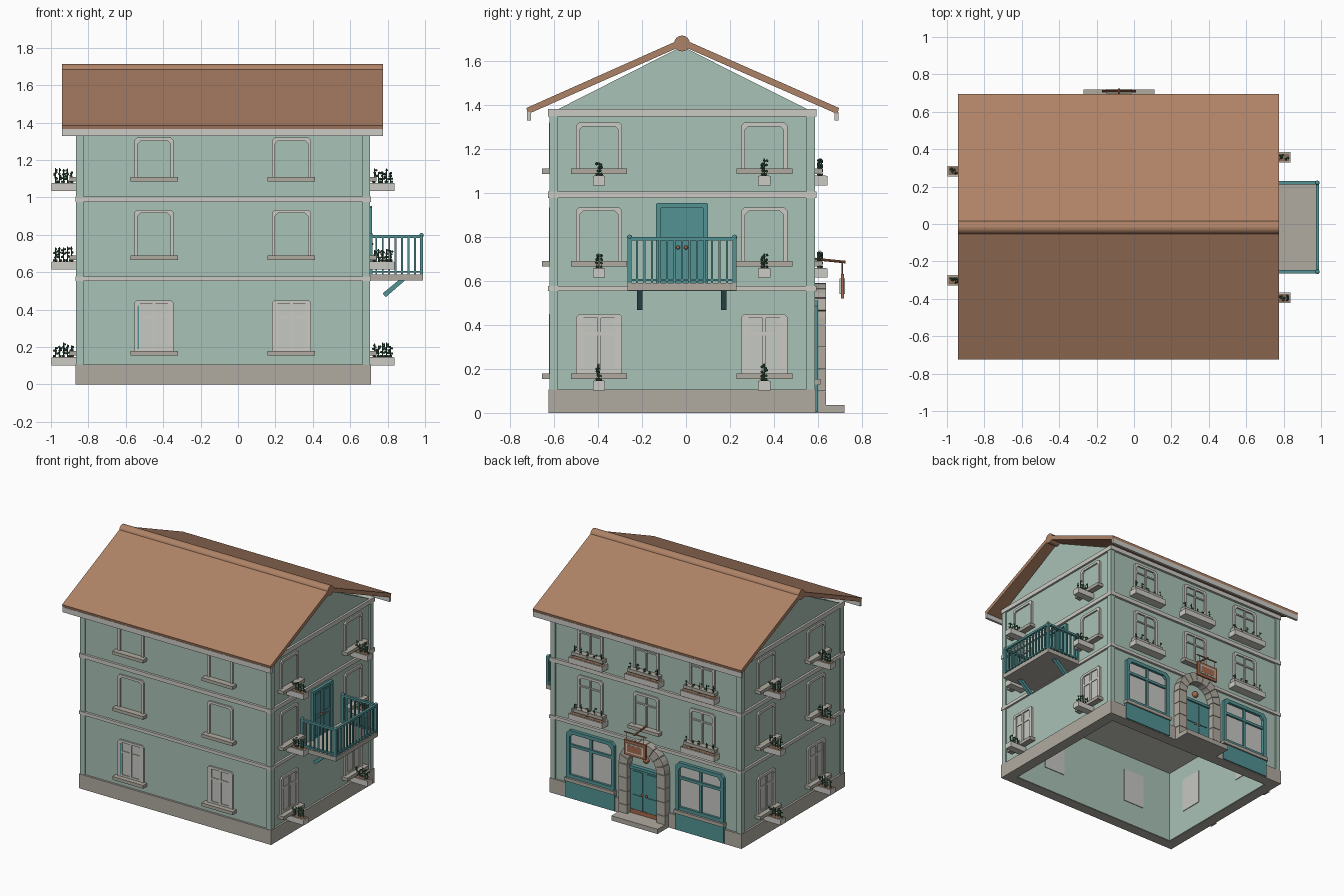
import bpy, bmesh, math, random
from mathutils import Matrix, Vector

random.seed(4)
if "Cube" in bpy.data.objects:
    bpy.data.objects.remove(bpy.data.objects["Cube"], do_unlink=True)

COLOURS = {
    "wall_green": "A9C2B6", "trim_white": "CBCAC3", "stone_grey": "B0ABA1",
    "roof_brown": "AE8266", "teal_paint": "529294", "window_pane": "C6C8C3",
    "leaf_green": "41694F", "sign_brown": "A56A4C", "soil_brown": "8A6C58",
}


def make_material(name, code):
    srgb = [int(code[i:i + 2], 16) / 255 for i in (0, 2, 4)]
    rgba = [((c + 0.055) / 1.055) ** 2.4 for c in srgb] + [1]
    m = bpy.data.materials.new(name)
    m.use_nodes = True
    m.diffuse_color = rgba
    m.node_tree.nodes["Principled BSDF"].inputs["Base Color"].default_value = rgba
    return m


MATS = {n: make_material(n, c) for n, c in COLOURS.items()}
PARTS = {}
I = Matrix.Identity(4)


def part(name, mat):
    return PARTS.setdefault(name, (bmesh.new(), mat))[0]


def box(name, mat, M, x0, x1, y0, y1, z0, z1):
    size = Matrix.Diagonal((x1 - x0, y1 - y0, z1 - z0, 1))
    mid = Matrix.Translation(((x0 + x1) / 2, (y0 + y1) / 2, (z0 + z1) / 2))
    bmesh.ops.create_cube(part(name, mat), size=1, matrix=M @ mid @ size)


def prism(name, mat, M, outline, y0, y1):
    """Extrude an (x, z) outline from y0 to y1."""
    bm = part(name, mat)
    a = [bm.verts.new(M @ Vector((x, y0, z))) for x, z in outline]
    b = [bm.verts.new(M @ Vector((x, y1, z))) for x, z in outline]
    bm.faces.new(a)
    bm.faces.new(b[::-1])
    for i in range(len(a)):
        j = (i + 1) % len(a)
        bm.faces.new((a[i], b[i], b[j], a[j]))


def rod(name, mat, p, q, r, sides=8):
    p, q = Vector(p), Vector(q)
    turn = (q - p).to_track_quat('Z', 'Y').to_matrix().to_4x4()
    bmesh.ops.create_cone(part(name, mat), cap_ends=True, segments=sides, radius1=r, radius2=r,
                          depth=(q - p).length, matrix=Matrix.Translation((p + q) / 2) @ turn)


def ball(name, mat, M, p, r, sub=1):
    bmesh.ops.create_icosphere(part(name, mat), subdivisions=sub, radius=r,
                               matrix=M @ Matrix.Translation(p))


# Facade frames: local +y points out of the wall
X0, X1, Y0, Y1 = -0.855, 0.695, -0.61, 0.575
SIDES = {"back": 0, "left": 90, "front": 180, "right": -90}


def on_wall(side, along):
    at = {"back": (along, Y1), "front": (along, Y0), "left": (X0, along), "right": (X1, along)}[side]
    return Matrix.Translation((*at, 0)) @ Matrix.Rotation(math.radians(SIDES[side]), 4, 'Z')


# Hollow walls, plinth, corner strips and floor bands
def ring(name, mat, grow, thick, z0, z1):
    a, b, c, d = X0 - grow, X1 + grow, Y0 - grow, Y1 + grow
    box(name, mat, I, a, b, c, c + thick, z0, z1)
    box(name, mat, I, a, b, d - thick, d, z0, z1)
    box(name, mat, I, a, a + thick, c + thick, d - thick, z0, z1)
    box(name, mat, I, b - thick, b, c + thick, d - thick, z0, z1)


ring("walls", "wall_green", 0, 0.07, 0.002, 1.36)
ring("plinth", "stone_grey", 0.015, 0.08, 0, 0.107)
for x in (X0 - 0.011, X1 - 0.029):
    for y in (Y0 - 0.011, Y1 - 0.029):
        box("corner_strips", "wall_green", I, x, x + 0.04, y, y + 0.04, 0.1, 1.36)
for z0, z1 in ((0.553, 0.577), (0.975, 1.005), (1.347, 1.38)):
    box("floor_bands", "trim_white", I, X0 - 0.015, X1 + 0.015, Y0 - 0.017, Y1 + 0.018, z0, z1)

# Gables, roof, ridge and gutters; local x runs towards -y, local y along x
ROOF = Matrix.Rotation(math.radians(-90), 4, 'Z')
MID = 0.018
for x in (X0, X1 - 0.07):
    prism("gables", "wall_green", ROOF, [(-0.57, 1.37), (0.6, 1.37), (MID, 1.665)], x, x + 0.07)
prism("roof", "roof_brown", ROOF, [(-0.695, 1.385), (MID, 1.7), (0.725, 1.385), (0.718, 1.357),
                                   (MID, 1.667), (-0.688, 1.357)], -0.94, 0.775)
rod("ridge_cap", "roof_brown", (-0.94, -MID, 1.678), (0.775, -MID, 1.678), 0.036, 16)
for y in (-0.722, 0.674):
    box("gutters", "trim_white", I, -0.94, 0.775, y, y + 0.018, 1.328, 1.366)


# Windows with surround, sill and optional glazing
def arch_frame(name, mat, M, half, z0, z1, t, depth, cut=0.015):
    def outline(h, top):
        return [(-h, z0), (-h, top - cut), (cut - h, top), (h - cut, top), (h, top - cut), (h, z0)]
    prism(name, mat, M, outline(half, z1) + outline(half - t, z1 - t)[::-1], 0, depth)


def window(M, z0, z1, kind="blind"):
    arch_frame("window_surrounds", "trim_white", M, 0.105, z0, z1, 0.018, 0.012)
    box("window_sills", "stone_grey", M, -0.127, 0.127, 0, 0.045, z0 - 0.022, z0 + 0.002)
    bar = 0.005 if kind == "barred" else 0.008
    split = z0 + (z1 - z0) * 0.67
    if kind == "glazed":
        box("window_panes", "window_pane", M, -0.088, 0.088, -0.075, 0.003, z0, z1 - 0.017)
        for s in (-1, 1):
            box("window_bars", "trim_white", M, s * 0.079 - 0.008, s * 0.079 + 0.008, 0, 0.009, z0, z1 - 0.018)
        box("window_bars", "trim_white", M, -0.087, 0.087, 0, 0.009, z0, z0 + 0.016)
    if kind != "blind":
        box("window_bars", "trim_white", M, -bar, bar, 0, 0.01, z0, z1 - 0.018)
        box("window_bars", "trim_white", M, -0.087, 0.087, 0, 0.008, split - bar, split + bar)


# Planter boxes with sprigs; along the wall or sticking out of it
def planter(M, z, half, depth):
    box("planters", "trim_white", M, -half, half, 0, depth, z, z + 0.042)
    box("planter_soil", "soil_brown", M, 0.006 - half, half - 0.006, 0.012, depth - 0.006, z + 0.03, z + 0.044)
    for i in range(5):
        f = (i + 0.5) / 5
        x, y = (0, 0.025 + f * (depth - 0.035)) if depth > half * 2 else ((2 * f - 1) * half, depth / 2)
        h = random.uniform(0.055, 0.085)
        rod("plant_stems", "leaf_green", M @ Vector((x, y, z + 0.04)), M @ Vector((x, y, z + 0.04 + h)), 0.003, 5)
        for k in range(4):
            a = random.uniform(0, math.tau)
            ball("plant_leaves", "leaf_green", M,
                 (x + 0.012 * math.cos(a), y + 0.008 * math.sin(a), z + 0.05 + h * k / 4), 0.007)


LEVELS = ((0.176, 0.45), (0.688, 0.934), (1.108, 1.32))
PLACES = {"front": (-0.449, 0.286), "right": (-0.395, 0.356), "left": (-0.302, 0.283)}
for side, spots in PLACES.items():
    for spot in spots:
        for level, (z0, z1) in enumerate(LEVELS):
            window(on_wall(side, spot), z0, z1, "blind" if level else "glazed")
            if side != "front":
                planter(on_wall(side, spot), z0 - 0.074, 0.028, 0.142)
box("window_edge_strip", "teal_paint", on_wall("front", -0.535), -0.007, 0.007, 0, 0.0095, 0.19, 0.43)

DOOR_X = -0.08
for spot in (0.38, DOOR_X, -0.54):
    for z0, z1 in LEVELS[1:]:
        M = on_wall("back", spot)
        window(M, z0, z1, "barred")
        if spot != DOOR_X or z0 > 1:
            planter(M, z0 - 0.074, 0.14, 0.068)

# Shop windows over painted panels
for spot in (0.37, -0.53):
    M = on_wall("back", spot)
    box("shop_panes", "window_pane", M, -0.18, 0.18, -0.075, 0.004, 0.17, 0.495)
    arch_frame("shop_frames", "teal_paint", M, 0.197, 0.155, 0.51, 0.026, 0.024, 0.025)
    box("shop_frames", "teal_paint", M, -0.18, 0.18, 0, 0.02, 0.155, 0.18)
    box("shop_frames", "teal_paint", M, -0.18, 0.18, 0, 0.018, 0.385, 0.405)
    box("shop_frames", "teal_paint", M, -0.01, 0.01, 0, 0.016, 0.16, 0.49)
    box("shop_panels", "teal_paint", M, -0.2, 0.2, 0, 0.024, 0.005, 0.13)
    box("shop_sills", "stone_grey", M, -0.205, 0.205, 0, 0.035, 0.13, 0.155)


def double_door(name, M, half, z0, z1, y):
    box(name, "teal_paint", M, -half, half, -0.02, y, z0, z1)
    for s in (-1, 1):
        for a, b in ((0.06, 0.42), (0.5, 0.94)):
            c, w, h = s * half / 2, half * 0.33, z1 - z0
            box(name, "teal_paint", M, c - w, c + w, y, y + 0.006, z0 + a * h, z0 + b * h)
        ball("door_knobs", "sign_brown", M, (s * 0.018, y + 0.012, z0 + (z1 - z0) * 0.47), 0.009, 2)


# Arched entrance
M = on_wall("back", DOOR_X)
double_door("entrance_door", M, 0.12, 0.03, 0.37, 0.018)
box("door_kick_plate", "sign_brown", M, -0.115, 0.115, 0, 0.027, 0.035, 0.065)
box("door_transom", "teal_paint", M, -0.12, 0.12, 0, 0.03, 0.365, 0.385)
ball("door_medallion", "sign_brown", M, (0, 0.006, 0.445), 0.024, 2)
for s in (-1, 1):
    for k in range(4):
        box("door_jambs", "stone_grey", M, min(s * 0.12, s * 0.19), max(s * 0.12, s * 0.19), 0, 0.06,
            k * 0.1, k * 0.1 + 0.097)
for k in range(9):
    a, b = math.pi * k / 9 + 0.01, math.pi * (k + 1) / 9 - 0.01
    ends = [(0.12, a), (0.19, a), (0.19, (a + b) / 2), (0.19, b), (0.12, b), (0.12, (a + b) / 2)]
    prism("door_arch", "stone_grey", M, [(r * math.cos(t), 0.4 + r * math.sin(t)) for r, t in ends], 0, 0.06)
box("door_step", "stone_grey", M, -0.19, 0.19, 0, 0.145, 0, 0.035)

# Hanging sign
box("sign_board", "sign_brown", M, -0.09, 0.09, 0.128, 0.142, 0.52, 0.63)
for y in (0.123, 0.142):
    box("sign_face", "trim_white", M, -0.07, 0.07, y, y + 0.005, 0.54, 0.61)
    box("sign_inset", "sign_brown", M, -0.06, 0.06, y - 0.001, y + 0.006, 0.549, 0.601)
rod("sign_bracket", "sign_brown", M @ Vector((0, 0, 0.7)), M @ Vector((0, 0.15, 0.685)), 0.006)
rod("sign_bracket", "sign_brown", M @ Vector((-0.09, 0.135, 0.685)), M @ Vector((0.09, 0.135, 0.685)), 0.005)
for s in (-0.07, 0.07):
    rod("sign_hangers", "soil_brown", M @ Vector((s, 0.135, 0.625)), M @ Vector((s, 0.135, 0.685)), 0.003)

# Balcony with railing, struts and door
M = on_wall("right", -0.018)
double_door("balcony_door", M, 0.1, 0.588, 0.935, 0.008)
arch_frame("balcony_door_frame", "teal_paint", M, 0.118, 0.588, 0.953, 0.02, 0.022, 0.006)
box("balcony_slab", "stone_grey", M, -0.247, 0.247, 0, 0.295, 0.557, 0.589)
W, D = 0.238, 0.286
for z0, z1 in ((0.598, 0.608), (0.782, 0.798)):
    box("balcony_rails", "teal_paint", M, -W, W, D - 0.009, D + 0.009, z0, z1)
    for s in (-W, W):
        box("balcony_rails", "teal_paint", M, s - 0.009, s + 0.009, 0.01, D, z0, z1)
spindles = [(-W + 2 * W * k / 14, D) for k in range(1, 14)]
spindles += [(s, 0.01 + (D - 0.01) * k / 8) for s in (-W, W) for k in range(1, 8)]
for x, y in spindles:
    box("balcony_spindles", "teal_paint", M, x - 0.005, x + 0.005, y - 0.005, y + 0.005, 0.589, 0.79)
for x in (-W, W):
    for y in (0.015, D):
        box("balcony_posts", "teal_paint", M, x - 0.009, x + 0.009, y - 0.009, y + 0.009, 0.589, 0.8)
        ball("balcony_post_caps", "teal_paint", M, (x, y, 0.798), 0.012, 2)
for y in (-0.21, 0.172):
    prism("balcony_struts", "teal_paint", I, [(0.773, 0.487), (0.79, 0.467), (0.895, 0.558), (0.86, 0.558)],
          y - 0.013, y + 0.013)

# Turn the collected parts into objects
SMOOTH = {"ridge_cap", "door_knobs", "door_medallion", "balcony_post_caps"}
for name, (bm, mat) in PARTS.items():
    bmesh.ops.recalc_face_normals(bm, faces=bm.faces)
    for f in bm.faces:
        f.smooth = name in SMOOTH and len(f.verts) < 5
    mesh = bpy.data.meshes.new(name)
    bm.to_mesh(mesh)
    bm.free()
    mesh.materials.append(MATS[mat])
    bpy.context.scene.collection.objects.link(bpy.data.objects.new(name, mesh))
